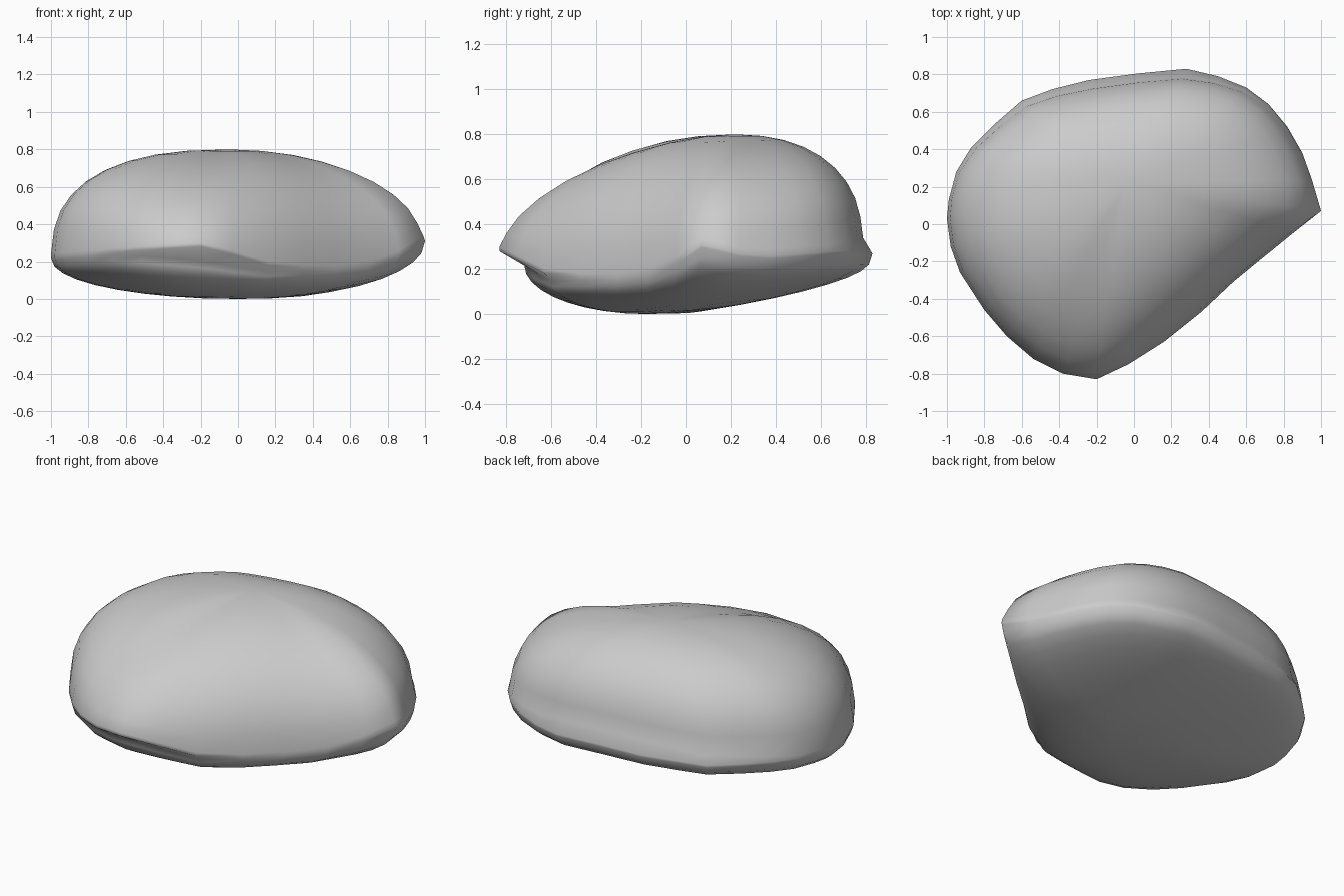
import bpy, bmesh, math

if "Cube" in bpy.data.objects:
    bpy.data.objects.remove(bpy.data.objects["Cube"])

# Rim of the boulder, counter-clockwise: x, y, z, dome fullness, lip inset
RIM = [
    (1.00, 0.07, .31, 1.9, .01), (0.95, 0.24, .27, 2.05, .01), (0.90, 0.38, .26, 2.1, .01),
    (0.82, 0.52, .27, 2.15, .01), (0.72, 0.64, .28, 2.2, .01), (0.60, 0.73, .28, 2.2, .02),
    (0.45, 0.79, .27, 2.25, .035), (0.28, 0.83, .27, 2.25, .05), (0.02, 0.805, .27, 2.25, .05),
    (-0.24, 0.77, .26, 2.25, .05), (-0.44, 0.72, .26, 2.25, .04), (-0.60, 0.66, .25, 2.3, .03),
    (-0.75, 0.53, .25, 2.35, .02), (-0.87, 0.41, .25, 2.4, .01), (-0.95, 0.28, .24, 2.4, .0),
    (-0.99, 0.13, .23, 2.4, .0), (-1.00, 0.03, .22, 2.45, .0), (-0.98, -0.12, .22, 2.5, .0),
    (-0.93, -0.26, .23, 2.5, .0), (-0.80, -0.46, .24, 2.4, .0), (-0.68, -0.60, .25, 2.2, .0),
    (-0.54, -0.72, .26, 1.95, .0), (-0.38, -0.80, .27, 1.7, .0), (-0.20, -0.83, .28, 1.65, .0),
    (-0.03, -0.75, .24, 1.8, .0), (0.16, -0.63, .18, 2.0, .0), (0.36, -0.47, .16, 2.15, .0),
    (0.53, -0.31, .16, 2.15, .0), (0.70, -0.17, .18, 2.1, .0), (0.86, -0.04, .24, 1.95, .0),
]
# How far the underside is cut back beneath the front nose, by rim index
UNDERCUT = {21: .04, 22: .10, 23: .17, 24: .13, 25: .05}
APEX = (-0.05, 0.22, 0.80)
BASE = (0.0, -0.18, 0.0)
STEPS = 9


def arc_point(start, pole, t, n, tilt=0.0):
    """Point on a superelliptic arc from the rim (t=0) to a pole (t=1)."""
    a = t * math.pi / 2
    u, w = math.cos(a) ** (2 / n), math.sin(a) ** (2 / n)
    y = pole[1] + (start[1] - pole[1]) * u
    target = pole[2] + tilt * max(0.0, y)
    return (pole[0] + (start[0] - pole[0]) * u, y, start[2] + (target - start[2]) * w)


def inset(p, amount, rise):
    k = 1 - amount
    return (p[0] * k, p[1] * k, p[2] + rise)


# Rings from the underside up to the crown
under = [inset(p, UNDERCUT.get(i, 0.004), -0.012 - 0.42 * UNDERCUT.get(i, 0.0)) for i, p in enumerate(RIM)]
over = [inset(p, p[4], 0.02 + p[4]) for p in RIM]
rings = [[arc_point(p, BASE, i / STEPS, 2.0 + 0.55 * max(0.0, p[1]), 0.12) for p in under]
         for i in range(STEPS - 1, -1, -1)]
rings.append([p[:3] for p in RIM])
rings += [[arc_point(o, APEX, i / STEPS, p[3]) for o, p in zip(over, RIM)] for i in range(STEPS)]

bm = bmesh.new()
loops = [[bm.verts.new(c) for c in ring] for ring in rings]
n = len(RIM)
for lo, hi in zip(loops, loops[1:]):
    for i in range(n):
        j = (i + 1) % n
        bm.faces.new((lo[i], lo[j], hi[j], hi[i]))
bottom, top = bm.verts.new(BASE), bm.verts.new(APEX)
for i in range(n):
    j = (i + 1) % n
    bm.faces.new((bottom, loops[0][j], loops[0][i]))
    bm.faces.new((top, loops[-1][i], loops[-1][j]))

# Soften the dome without moving the rim or the poles
soft = [v for k, l in enumerate(loops) if k > STEPS + 1 for v in l]
bmesh.ops.smooth_vert(bm, verts=soft, factor=0.3, use_axis_x=True, use_axis_y=True, use_axis_z=True)
bmesh.ops.recalc_face_normals(bm, faces=bm.faces)
for f in bm.faces:
    f.smooth = True

mesh = bpy.data.meshes.new("boulder")
bm.to_mesh(mesh)
bm.free()
bpy.context.collection.objects.link(bpy.data.objects.new("boulder", mesh))
